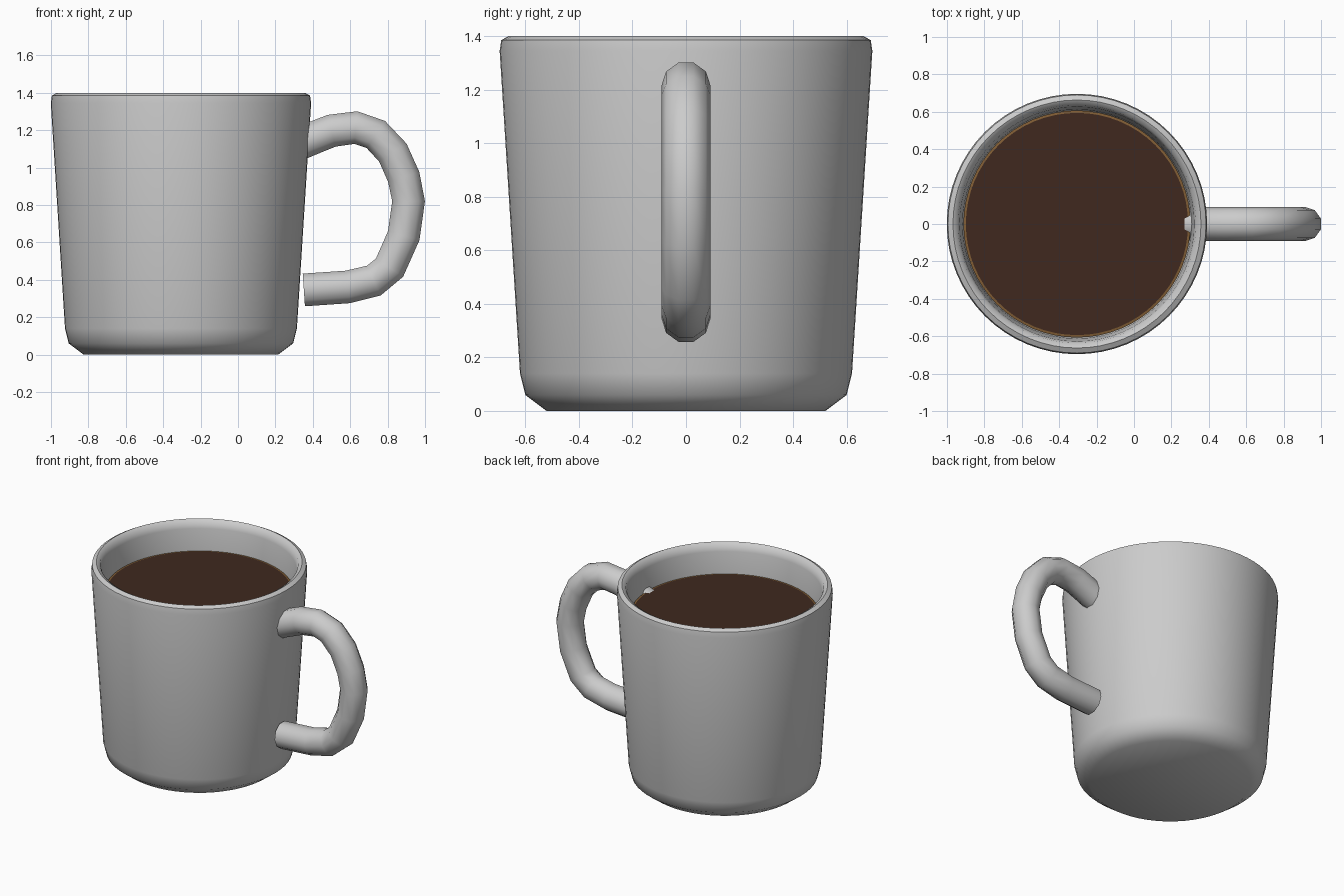
import bpy, bmesh, math
from mathutils import Vector

if "Cube" in bpy.data.objects:
    bpy.data.objects.remove(bpy.data.objects["Cube"])

CX = -0.305   # mug axis
SEG = 64


def material(name, color):
    m = bpy.data.materials.new(name)
    m.diffuse_color = color
    m.use_nodes = True
    m.node_tree.nodes["Principled BSDF"].inputs["Base Color"].default_value = m.diffuse_color
    return m


def finish(name, bm, angle, mat=None):
    bmesh.ops.recalc_face_normals(bm, faces=bm.faces)
    me = bpy.data.meshes.new(name)
    bm.to_mesh(me)
    bm.free()
    ob = bpy.data.objects.new(name, me)
    bpy.context.collection.objects.link(ob)
    if mat:
        me.materials.append(mat)
    bpy.ops.object.select_all(action='DESELECT')
    ob.select_set(True)
    bpy.context.view_layer.objects.active = ob
    bpy.ops.object.shade_smooth_by_angle(angle=math.radians(angle))
    return ob


def lathe(name, profile, angle=50, mat=None):
    """Revolve (radius, z) points around the mug axis."""
    bm = bmesh.new()
    vs = [bm.verts.new((CX + r, 0, z)) for r, z in profile]
    edges = [bm.edges.new(p) for p in zip(vs, vs[1:])]
    bmesh.ops.spin(bm, geom=vs + edges, cent=(CX, 0, 0), axis=(0, 0, 1),
                   angle=math.tau, steps=SEG, use_duplicate=False)
    bmesh.ops.remove_doubles(bm, verts=bm.verts, dist=1e-4)
    return finish(name, bm, angle, mat)


def tube(name, path, radius, sides):
    """Sweep a polygon along a path lying in the xz plane, with capped ends."""
    pts = [Vector((x, 0, z)) for x, z in path]
    bm = bmesh.new()
    rings = []
    for i, p in enumerate(pts):
        t = (pts[min(i + 1, len(pts) - 1)] - pts[max(i - 1, 0)]).normalized()
        n = Vector((-t.z, 0, t.x))
        ring = []
        for k in range(sides):
            a = math.tau * (k + 0.5) / sides
            ring.append(bm.verts.new(p + radius * (math.cos(a) * n + math.sin(a) * Vector((0, 1, 0)))))
        rings.append(ring)
    for a, b in zip(rings, rings[1:]):
        for k in range(sides):
            j = (k + 1) % sides
            bm.faces.new((a[k], a[j], b[j], b[k]))
    bm.faces.new(rings[0])
    bm.faces.new(rings[-1])
    return finish(name, bm, 50)


# mug body: outer wall, rounded lip, inner wall and floor
lathe("mug_body", [
    (0, 0), (0.52, 0), (0.60, 0.06), (0.62, 0.14), (0.696, 1.345), (0.69, 1.385),
    (0.663, 1.40), (0.637, 1.385), (0.627, 1.345), (0.612, 1.195), (0.555, 0.16),
    (0.53, 0.09), (0, 0.08)])

# coffee surface and its lighter edge
lathe("coffee", [(0, 1.197), (0.594, 1.197)],
      mat=material("coffee_brown", (0.05, 0.022, 0.013, 1)))
lathe("coffee_edge", [(0.594, 1.197), (0.607, 1.195)],
      mat=material("coffee_tan", (0.22, 0.11, 0.035, 1)))

# handle: ten-sided tube
tube("handle", [
    (0.30, 1.115), (0.375, 1.147), (0.50, 1.197), (0.63, 1.214), (0.737, 1.177),
    (0.828, 1.08), (0.886, 0.95), (0.912, 0.82), (0.886, 0.636), (0.81, 0.465),
    (0.726, 0.396), (0.587, 0.362), (0.352, 0.346)], 0.092, 10)
